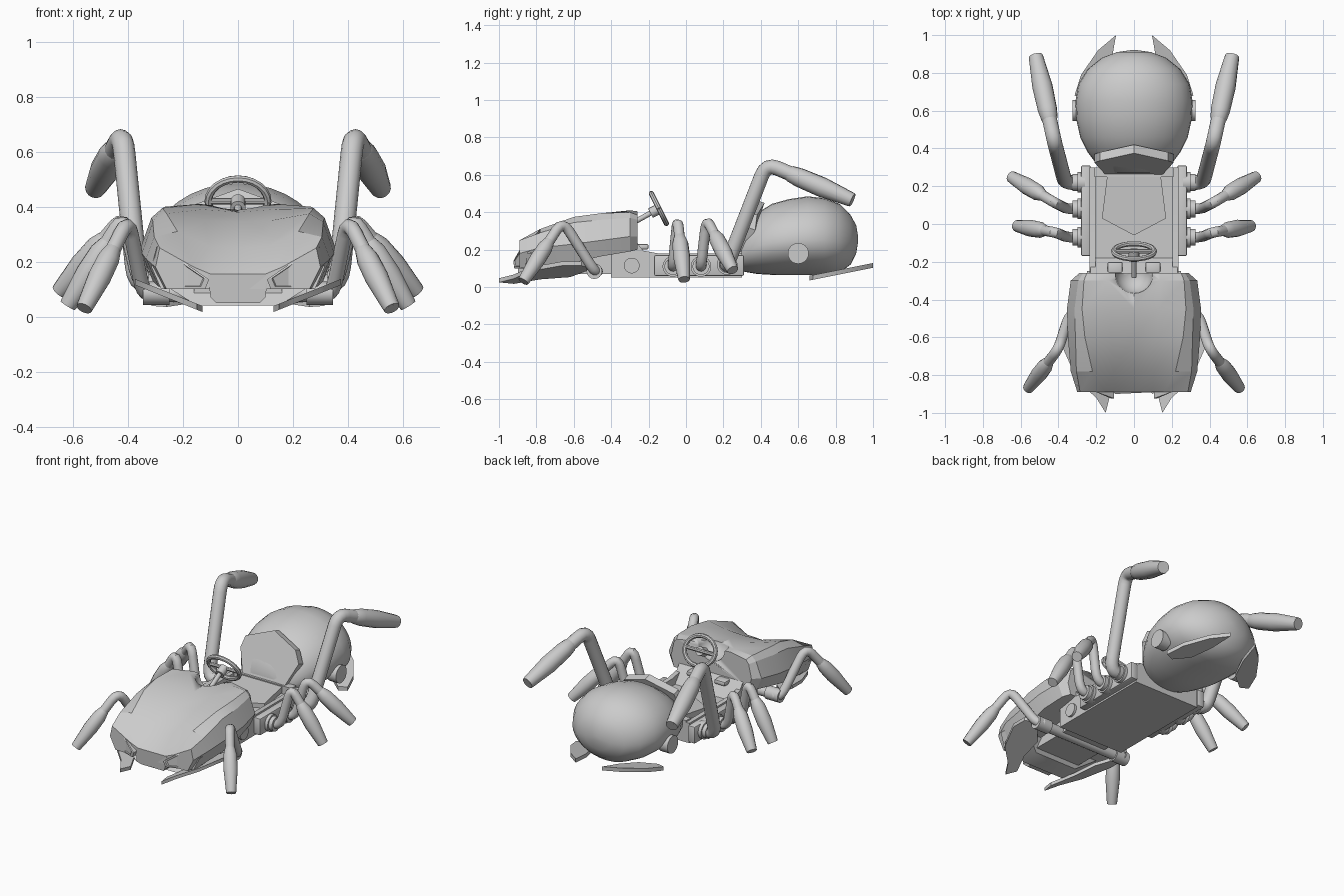
import bpy, bmesh, math
from mathutils import Vector, Matrix

if "Cube" in bpy.data.objects:
    bpy.data.objects.remove(bpy.data.objects["Cube"])

grey = bpy.data.materials.new("plain_grey")
grey.use_nodes = True
grey.diffuse_color = (0.6, 0.6, 0.6, 1)
grey.node_tree.nodes["Principled BSDF"].inputs["Base Color"].default_value = (0.6, 0.6, 0.6, 1)


def finish(name, bm, angle=35):
    bmesh.ops.recalc_face_normals(bm, faces=bm.faces)
    me = bpy.data.meshes.new(name)
    bm.to_mesh(me)
    bm.free()
    me.materials.append(grey)
    ob = bpy.data.objects.new(name, me)
    bpy.context.collection.objects.link(ob)
    bpy.ops.object.select_all(action='DESELECT')
    ob.select_set(True)
    bpy.context.view_layer.objects.active = ob
    bpy.ops.object.shade_smooth_by_angle(angle=math.radians(angle))
    return ob


def loft(name, rings, angle=35):
    """Skin closed rings of equal length and cap both ends."""
    bm = bmesh.new()
    rows = [[bm.verts.new(p) for p in r] for r in rings]
    n = len(rows[0])
    for a, b in zip(rows, rows[1:]):
        for i in range(n):
            j = (i + 1) % n
            bm.faces.new((a[i], a[j], b[j], b[i]))
    bm.faces.new(rows[0])
    bm.faces.new(rows[-1])
    return finish(name, bm, angle)


def box(name, x, y, z, bevel=0.0):
    bm = bmesh.new()
    bmesh.ops.create_cube(bm, size=1)
    for v in bm.verts:
        v.co = [c[0] + (q + 0.5) * (c[1] - c[0]) for c, q in zip((x, y, z), v.co)]
    if bevel:
        bmesh.ops.bevel(bm, geom=bm.edges[:], offset=bevel, segments=2, affect='EDGES', profile=0.5)
    return finish(name, bm)


def tube(name, pts, radii, sides=14):
    """Round tube along a path, with its frame carried from point to point."""
    pts = [Vector(p) for p in pts]
    rings, u, last = [], None, None
    for i, p in enumerate(pts):
        t = (pts[min(i + 1, len(pts) - 1)] - pts[max(i - 1, 0)]).normalized()
        u = t.orthogonal().normalized() if u is None else last.rotation_difference(t) @ u
        last, w = t, t.cross(u)
        rings.append([p + radii[i] * (u * math.cos(a) + w * math.sin(a))
                      for a in (math.tau * k / sides for k in range(sides))])
    return loft(name, rings)


def rounded(pts, r=0.07):
    """Round the corners of a path."""
    pts = [Vector(p) for p in pts]
    out = [pts[0]]
    for a, b, c in zip(pts, pts[1:], pts[2:]):
        p = b + (a - b).normalized() * min(r, (a - b).length * 0.45)
        q = b + (c - b).normalized() * min(r, (c - b).length * 0.45)
        out += [p.lerp(b, t).lerp(b.lerp(q, t), t) for t in (0, 0.25, 0.5, 0.75, 1)]
    return out + [pts[-1]]


def prism(name, outline, shift, angle=35):
    s = Vector(shift)
    return loft(name, [outline, [Vector(p) + s for p in outline]], angle)


# Abdomen: egg with a flattened belly; (y, half width, bottom, top)
def egg(y, w, lo, hi, n=32):
    mid = lo + (hi - lo) * 0.45
    ring = []
    for k in range(n):
        a = math.tau * k / n
        s = math.sin(a)
        ring.append((w * math.cos(a), y, mid + s * ((hi - mid) if s > 0 else (mid - lo))))
    return ring


stations = [(0.27, 0.12, 0.09, 0.24), (0.32, 0.2, 0.08, 0.33), (0.38, 0.245, 0.07, 0.395),
            (0.46, 0.285, 0.065, 0.445), (0.55, 0.305, 0.065, 0.47), (0.65, 0.31, 0.065, 0.485),
            (0.74, 0.295, 0.065, 0.475), (0.82, 0.245, 0.075, 0.445), (0.88, 0.17, 0.12, 0.385),
            (0.91, 0.09, 0.18, 0.33), (0.92, 0.02, 0.24, 0.27)]
loft("abdomen", [egg(*s) for s in stations], 50)

# Hood: half section from the middle outwards, mirrored at each station
hood_rows = [
    (-0.89, .155, (.10, .155), (.16, .18), (.285, .25), (.30, .18), (.26, .10)),
    (-0.78, .25, (.105, .255), (.22, .31), (.305, .29), (.335, .21), (.29, .11)),
    (-0.60, .345, (.12, .35), (.26, .375), (.31, .345), (.35, .23), (.31, .13)),
    (-0.45, .38, (.13, .39), (.275, .395), (.315, .36), (.355, .25), (.32, .165)),
    (-0.30, .395, (.14, .41), (.265, .40), (.295, .37), (.335, .27), (.30, .19)),
    (-0.26, .39, (.14, .405), (.25, .385), (.27, .36), (.29, .27), (.27, .2))]
rings = []
for y, top, *half in hood_rows:
    rings.append([(0, y, top)] + [(x, y, z) for x, z in half] + [(-x, y, z) for x, z in reversed(half)])
hood = loft("hood", rings, 20)

# Scooped dash behind the hood
bm = bmesh.new()
bmesh.ops.create_uvsphere(bm, u_segments=24, v_segments=12, radius=0.1,
                          matrix=Matrix.Translation((0, -0.27, 0.41)))
cutter = finish("dash_cutter", bm)
cutter.hide_render = True
mod = hood.modifiers.new("scoop", 'BOOLEAN')
mod.operation, mod.object, mod.solver = 'DIFFERENCE', cutter, 'EXACT'
bpy.context.view_layer.objects.active = hood
bpy.ops.object.modifier_apply(modifier=mod.name)
bpy.data.objects.remove(cutter)

# Nose grille, lip and front underbody
prism("nose_grille", [(-.11, -.89, .155), (.11, -.89, .155), (.10, -.90, .07), (.08, -.88, .05),
                      (-.08, -.88, .05), (-.10, -.90, .07)], (0, .12, 0))
prism("front_lip", [(-.15, -.84, .04), (.15, -.84, .04), (.26, -.78, .11), (-.26, -.78, .11)], (0, .12, .01))
box("front_underbody", (-.16, .16), (-.8, -.38), (.07, .18))
tube("front_axle", [(-.34, -.49, .085), (.34, -.49, .085)], [.032, .032])

# Chassis tub
prism("chassis_floor", [(-.235, -.4, .05), (-.235, -.4, .13), (-.235, .3, .14), (-.235, .3, .05)], (.47, 0, 0))
box("rear_bulkhead", (-.21, .21), (.25, .3), (.1, .19))
prism("dash_panel", [(-.23, -.28, .26), (-.23, -.28, .12), (-.23, -.17, .12)], (.46, 0, 0))

# Seat cushion and shield-shaped backrest
prism("seat_cushion", [(-.14, .27, .15), (-.17, .03, .13), (0, -.06, .13), (.17, .03, .13), (.14, .27, .15)],
      (0, 0, .035))
back = [(-.145, .255, .17), (.145, .255, .17), (.21, .325, .32), (.18, .335, .40), (0, .375, .465),
        (-.18, .335, .40), (-.21, .325, .32)]
prism("seat_back", back, (0, .045, -.015))

# Steering wheel and column
centre, tilt = Vector((0, -.145, .42)), math.atan2(.18, .09)
frame = Matrix.Translation(centre) @ Matrix.Rotation(-tilt, 4, 'X')
rim = [frame @ Vector((.108 * math.cos(a), .09 * math.sin(a), 0)) for a in (math.tau * k / 24 for k in range(25))]
tube("steering_wheel", rim, [.014] * 25, 8)
tube("wheel_spoke", [frame @ Vector((s * .1, 0, 0)) for s in (-1, 1)], [.012] * 2, 8)
tube("steering_column", [(0, -.28, .345), (0, -.19, .395), (0, -.19, .395), (0, -.14, .42)], [.014, .014, .028, .028])

# Leg: mount, thin upper tube, thick hollow-ended lower part
LEGS = {"rear": ((.27, .22, .12), (.365, .22, .12), (.42, .43, .66), (.52, .89, .465), 0.28, .04, .054),
        "back_middle": ((.27, .08, .11), (.355, .08, .11), (.415, .11, .365), (.65, .25, .09), 0.3, .028, .045),
        "front_middle": ((.27, -.07, .11), (.355, -.07, .11), (.415, -.045, .365), (.62, -.01, .04), 0.3, .028, .045),
        "front": ((.30, -.47, .085), (.345, -.49, .085), (.40, -.66, .355), (.56, -.87, .03), 0.35, .028, .043)}

for side, s in (("left", 1), ("right", -1)):
    def m(pts):
        return [(s * p[0], p[1], p[2]) for p in pts]

    for leg, (a, b, c, d, f, r, fat) in LEGS.items():
        c, d = Vector(c), Vector(d)
        path = rounded(m([a, b, c, c.lerp(d, f)]))
        tube(f"{side}_{leg}_leg_upper", path, [r] * len(path))
        lower = m([c.lerp(d, t) for t in (f - .03, f, f + .1, .65, .98, 1, 1, .94)])
        tube(f"{side}_{leg}_leg_lower", lower,
             [r * q for q in (.9, 1.1)] + [fat * q for q in (.95, 1, .72, .68, .52, .5)])
        if leg != "front":
            tube(f"{side}_{leg}_leg_mount", m([(.26, a[1], a[2]), (.30, a[1], a[2])]), [.055, .055], 20)
            tube(f"{side}_{leg}_leg_collar", m([(.29, a[1], a[2]), (.325, a[1], a[2])]), [.045, .045], 20)
        else:
            tube(f"{side}_{leg}_leg_mount", m([(.25, -.49, .085), (.345, -.49, .085)]), [.042, .042], 16)

    # Side rail, sill and hub discs
    box(f"{side}_leg_rail", sorted((s * .23, s * .28)), (-.17, .31), (.06, .17), .008)
    prism(f"{side}_sill", m([(.205, -.4, .2), (.205, -.26, .2), (.205, -.15, .18), (.205, .3, .18),
                             (.205, .3, .05), (.205, -.1, .05), (.205, -.4, .08)]), (s * .03, 0, 0))
    tube(f"{side}_sill_disc", m([(.22, -.29, .115), (.25, -.29, .115)]), [.042, .042], 20)
    tube(f"{side}_abdomen_disc", m([(.26, .6, .18), (.325, .6, .18)]), [.056, .056], 24)

    # Pedal
    px = sorted((s * .06, s * .14))
    box(f"{side}_pedal", px, (-.27, -.2), (.2, .23), .01)

    # Headlight with a framed lens
    light = [(.105, .135), (.12, .10), (.28, .10), (.315, .18), (.295, .255), (.20, .20)]
    cx, cz = .215, .16

    def outline(k, dy):
        return m([(cx + (x - cx) * k, -.925 + (x - .1) * .36 + dy, cz + (z - cz) * k) for x, z in light])
    loft(f"{side}_headlight", [outline(1, .1), outline(1, 0), outline(.84, 0), outline(.8, .008)], 20)

    # Front mandible blade
    jaw = [(.15, -1), (.13, -.92), (.19, -.78), (.22, -.62), (.33, -.5), (.375, -.56), (.375, -.66), (.30, -.83), (.2, -.92)]
    prism(f"{side}_mandible", m([(x, y, .025 + (x - .15) * .4) for x, y in jaw]), (0, 0, .022))

    # Rear tail blade
    tail = [(.095, 1), (.19, .92), (.28, .79), (.315, .68), (.26, .66), (.17, .73), (.12, .86)]
    prism(f"{side}_tail_blade", m([(x, y, .035 + (y - .66) * .2) for x, y in tail]), (0, 0, .025))
